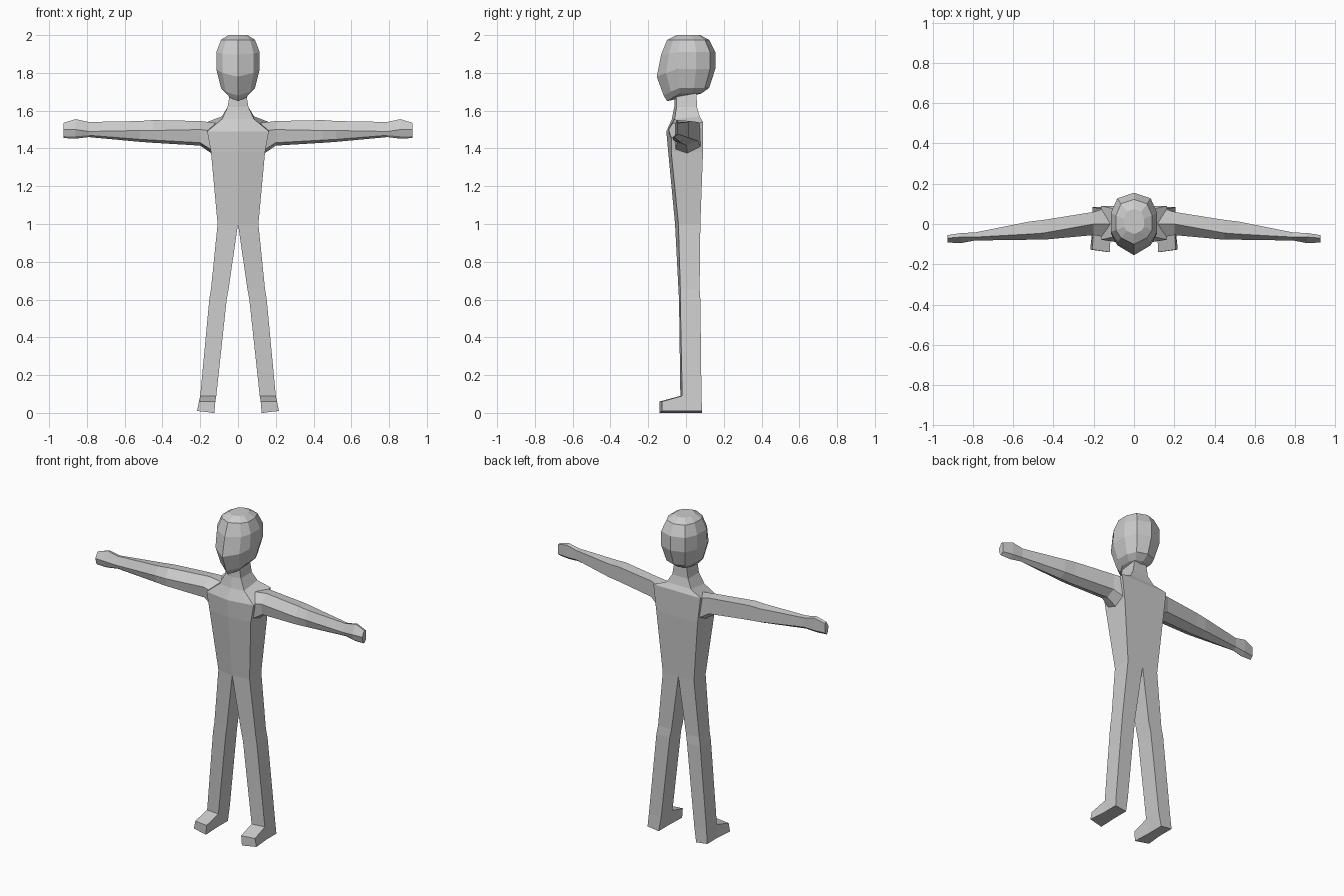
import bpy, bmesh

if "Cube" in bpy.data.objects:
    bpy.data.objects.remove(bpy.data.objects["Cube"])

grey = bpy.data.materials.new("plain grey")
grey.diffuse_color = (0.6, 0.6, 0.6, 1)
grey.use_nodes = True
grey.node_tree.nodes["Principled BSDF"].inputs["Base Color"].default_value = grey.diffuse_color


def loft(bm, sections, closed):
    """Skin a list of point loops, leaving out faces on the centre plane."""
    rings = [[bm.verts.new(p) for p in s] for s in sections]
    n = len(rings[0])
    for a, b in zip(rings, rings[1:]):
        for i in range(n if closed else n - 1):
            j = (i + 1) % n
            quad = (a[i], a[j], b[j], b[i])
            if any(abs(v.co.x) > 1e-5 for v in quad):
                bm.faces.new(quad)
    bm.faces.new(rings[0])
    bm.faces.new(rings[-1])
    return rings


def finish(name, bm):
    """Mirror the half mesh across x and make the object."""
    bmesh.ops.mirror(bm, geom=bm.verts[:] + bm.edges[:] + bm.faces[:],
                     axis='X', merge_dist=0.0005)
    bmesh.ops.recalc_face_normals(bm, faces=bm.faces[:])
    mesh = bpy.data.meshes.new(name)
    bm.to_mesh(mesh)
    bm.free()
    mesh.materials.append(grey)
    bpy.context.collection.objects.link(bpy.data.objects.new(name, mesh))


# Legs, torso and neck: inner x, outer x, inner front y, outer front y,
# back y, front z, back z
body_rows = [
    (.130, .207, -.03, -.02, .085, .00, .00),
    (.115, .200, -.03, -.02, .082, .09, .09),
    (.060, .152, -.037, -.03, .076, .60, .60),
    (.050, .143, -.04, -.03, .072, .655, .655),
    (.000, .108, -.058, -.04, .076, 1.0, 1.0),
    (.000, .143, -.094, -.078, .09, 1.38, 1.38),
    (.000, .163, -.104, -.078, .09, 1.49, 1.54),
    (.000, .085, -.075, -.06, .072, 1.555, 1.57),
    (.000, .055, -.062, -.05, .058, 1.62, 1.62),
    (.000, .038, -.058, -.05, .055, 1.72, 1.72),
]
bm = bmesh.new()
rings = loft(bm, [[(xi, yi, zf), (xo, yo, zf), (xo, yb, zb), (xi, yb, zb)]
                  for xi, xo, yi, yo, yb, zf, zb in body_rows], True)

# Foot pulled forward from the lowest front face of the leg
for v in (rings[0][1], rings[0][2]):
    v.co.z = .01
ankle = bm.faces.get((rings[0][0], rings[0][1], rings[1][1], rings[1][0]))
toe = bmesh.ops.extrude_discrete_faces(bm, faces=[ankle])["faces"][0]
toe_points = [(.125, -.14, 0), (.217, -.127, .01), (.207, -.127, .06), (.12, -.14, .06)]
corners = [rings[0][0], rings[0][1], rings[1][1], rings[1][0]]
toe_verts = [min(toe.verts, key=lambda v: (v.co - c.co).length) for c in corners]
for v, p in zip(toe_verts, toe_points):
    v.co = p
for i in range(4):
    j = (i + 1) % 4
    if not bm.faces.get((corners[i], corners[j], toe_verts[j], toe_verts[i])):
        bm.faces.new((corners[i], corners[j], toe_verts[j], toe_verts[i]))
finish("body", bm)

# Arms and hands: x, back y, ridge y, front y, top z, front z, bottom z
arm_rows = [
    (.120, .085, .000, -.070, 1.535, 1.49, 1.36),
    (.200, .060, .000, -.055, 1.545, 1.50, 1.415),
    (.450, .020, -.045, -.078, 1.550, 1.495, 1.43),
    (.520, .012, -.050, -.078, 1.545, 1.495, 1.435),
    (.790, -.042, -.065, -.082, 1.540, 1.49, 1.46),
    (.860, -.045, -.065, -.095, 1.555, 1.50, 1.452),
    (.925, -.055, -.070, -.092, 1.535, 1.50, 1.455),
]
bm = bmesh.new()
loft(bm, [[(x, yb, zt - .005), (x, yr, zt), (x, yf, zm),
           (x, yf + .01, zb + .12 * (zt - zb)), (x, (yb + yf) / 2, zb),
           (x, yb, zb + .2 * (zt - zb))]
          for x, yb, yr, yf, zt, zm, zb in arm_rows], True)
finish("arms", bm)

# Head: half width, front y, back y, front z, side z
head_rows = [
    (.060, -.100, .080, 1.650, 1.690),
    (.090, -.118, .122, 1.680, 1.720),
    (.115, -.155, .155, 1.780, 1.820),
    (.115, -.132, .155, 1.895, 1.910),
    (.090, -.100, .122, 1.975, 1.975),
    (.050, -.050, .075, 2.000, 2.000),
]
bm = bmesh.new()
loft(bm, [[(0, yf, zf), (.72 * w, yf * .68, (zf + z) / 2), (w, yf * .3, z),
           (w, yb * .35, z), (.72 * w, yb * .82, z), (0, yb, z)]
          for w, yf, yb, zf, z in head_rows], False)
finish("head", bm)
